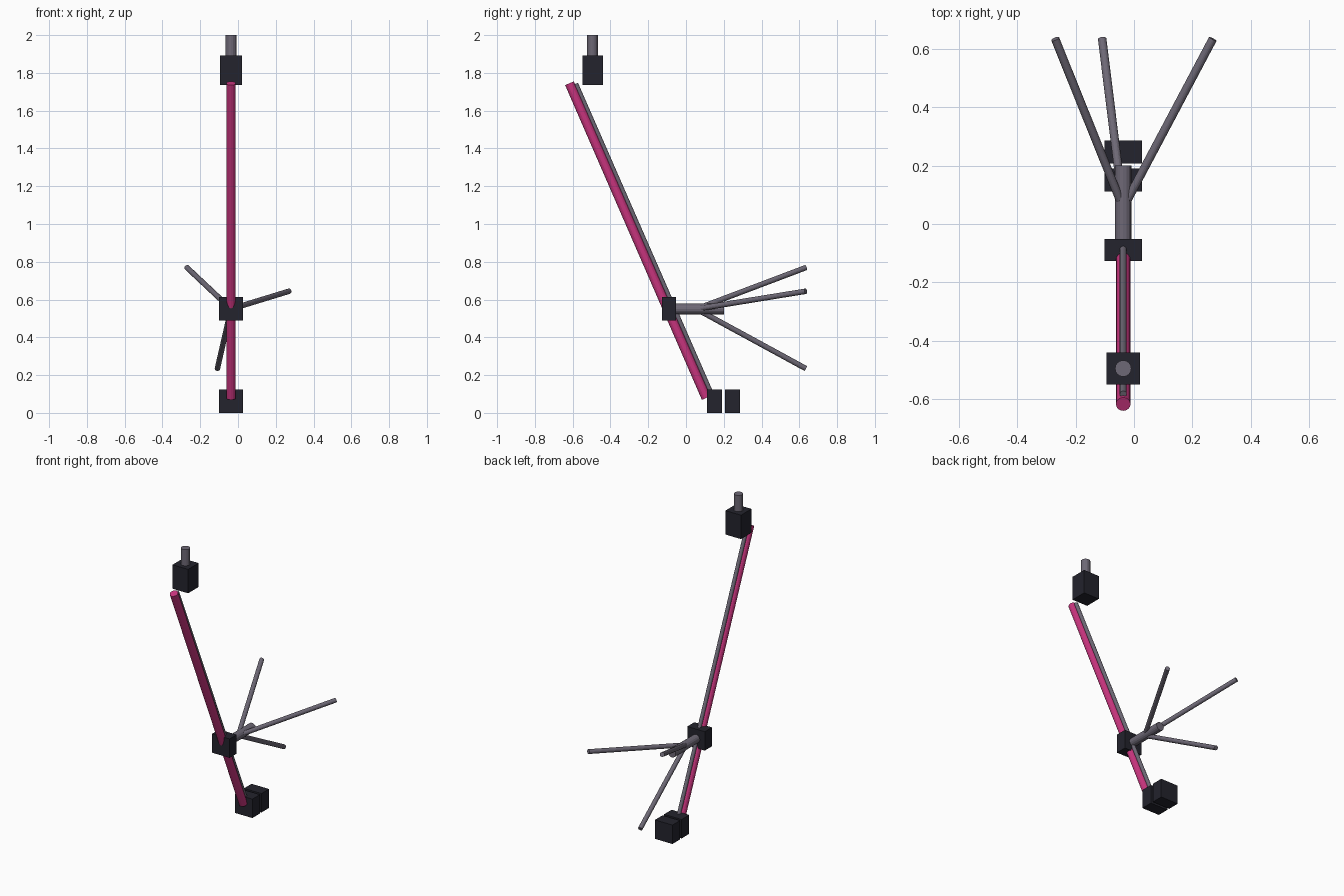
import bpy
from mathutils import Vector

if "Cube" in bpy.data.objects:
    bpy.data.objects.remove(bpy.data.objects["Cube"])

CX = -0.037  # the mast line sits slightly left of centre


def material(name, rgb):
    m = bpy.data.materials.new(name)
    m.diffuse_color = (*rgb, 1.0)
    m.use_nodes = True
    m.node_tree.nodes["Principled BSDF"].inputs["Base Color"].default_value = m.diffuse_color
    return m


PINK = material("pink", (0.58, 0.035, 0.21))
GREY = material("grey", (0.155, 0.14, 0.18))
DARK = material("near_black", (0.017, 0.017, 0.026))


def box(name, x, y, z, mat):
    """Box from (min, max) ranges."""
    c = [(a + b) / 2 for a, b in (x, y, z)]
    bpy.ops.mesh.primitive_cube_add(size=1, location=c)
    o = bpy.context.object
    o.name = name
    o.scale = [b - a for a, b in (x, y, z)]
    bpy.ops.object.transform_apply(location=False, rotation=False, scale=True)
    o.data.materials.append(mat)
    return o


def rod(name, start, end, radius, mat, sides=16):
    """Faceted cylinder between two points."""
    a, b = Vector(start), Vector(end)
    d = b - a
    bpy.ops.mesh.primitive_cylinder_add(
        vertices=sides, radius=radius, depth=d.length, location=(a + b) / 2,
        rotation=d.to_track_quat('Z', 'Y').to_euler())
    o = bpy.context.object
    o.name = name
    o.data.materials.append(mat)
    return o


# leaning pole with a thin rod running along its back
rod("main_pole", (CX, 0.107, 0.079), (CX, -0.617, 1.745), 0.025, PINK)
rod("back_rod", (CX, 0.142, 0.085), (CX, -0.583, 1.743), 0.012, GREY)

# top block and stub
BX = (CX - 0.064, CX + 0.064)
box("top_block", (CX - 0.057, CX + 0.057), (-0.549, -0.440), (1.735, 1.893), DARK)
rod("top_stub", (CX, -0.495, 1.85), (CX, -0.495, 2.0), 0.028, GREY)

# clamp block with its horizontal arm
box("clamp_block", BX, (-0.126, -0.052), (0.488, 0.613), DARK)
rod("arm", (CX, -0.09, 0.55), (CX, 0.20, 0.55), 0.028, GREY)

# three spokes fanning out from the arm
for i, tip in enumerate([(-0.270, 0.634, 0.769), (0.270, 0.634, 0.644),
                         (-0.109, 0.634, 0.235)]):
    rod(f"spoke_{i + 1}", (CX, 0.055, 0.55), tip, 0.0145, GREY)

# two foot blocks
for i, y in enumerate([0.111, 0.207]):
    box(f"foot_block_{i + 1}", BX, (y, y + 0.079), (0.0, 0.125), DARK)
